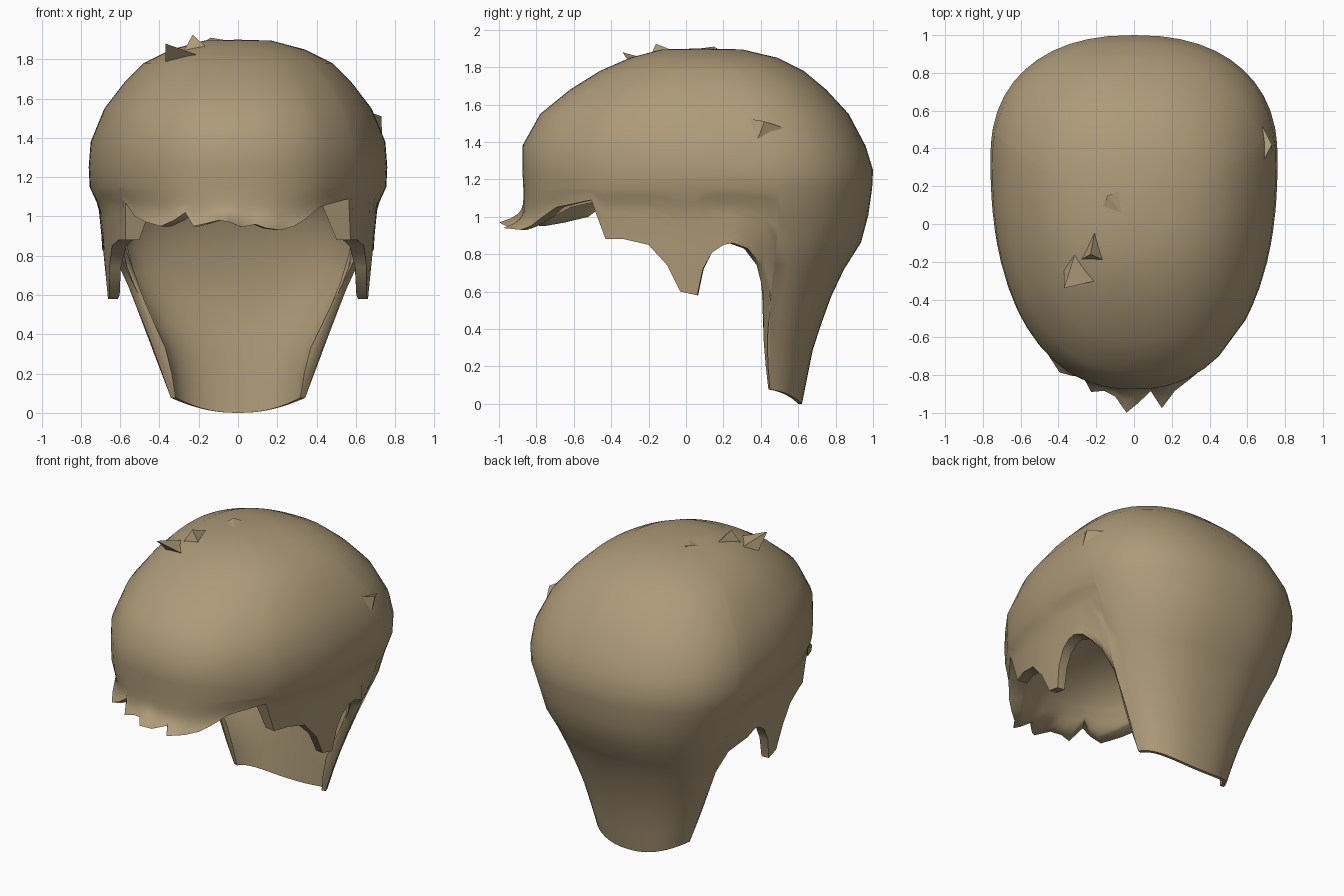
import bpy, bmesh, math
from math import sin, cos, pi, radians

cube = bpy.data.objects.get("Cube")
if cube:
    bpy.data.objects.remove(cube, do_unlink=True)

mat = bpy.data.materials.new("dark blond")
mat.use_nodes = True
COLOUR = (0.42, 0.325, 0.19, 1)
mat.diffuse_color = COLOUR
mat.node_tree.nodes["Principled BSDF"].inputs["Base Color"].default_value = COLOUR

# Section per height: z, half width front, half width back, front y, back y, centre y
OUTER = [
    (1.895, .17, .17, -.13, .30, .08),
    (1.85, .34, .34, -.30, .49, .12),
    (1.78, .48, .48, -.46, .63, .18),
    (1.68, .58, .58, -.62, .75, .23),
    (1.55, .68, .68, -.78, .87, .28),
    (1.38, .75, .75, -.875, .96, .33),
    (1.25, .76, .76, -.875, 1.0, .35),
    (1.15, .755, .755, -.87, .995, .35),
    (1.05, .71, .71, -.87, .98, .35),
    (.90, .695, .67, -.87, .96, .35),
    (.73, .685, .60, -.87, .85, .35),
    (.55, .67, .525, -.87, .765, .35),
    (.30, .67, .43, -.87, .68, .35),
    (0, .67, .32, -.87, .62, .40),
]
# Low domed underside that fills the cap
INNER = [
    (1.30, .20, .20, -.25, .18, .00),
    (1.24, .36, .36, -.47, .31, .06),
    (1.17, .46, .46, -.62, .41, .14),
    (1.10, .53, .53, -.71, .47, .20),
    (1.03, .57, .56, -.78, .51, .26),
    (.95, .60, .59, -.83, .55, .30),
    (.75, .625, .58, -.85, .61, .35),
    (.55, .62, .49, -.85, .63, .35),
    (.30, .62, .36, -.85, .615, .35),
    (0, .62, .31, -.85, .60, .40),
]
ROUNDNESS = 2.3
LOWER_ROWS = 8


def section(table, z):
    for hi, lo in zip(table, table[1:]):
        if z >= lo[0]:
            t = (hi[0] - z) / (hi[0] - lo[0])
            return [a + (b - a) * t for a, b in zip(hi, lo)]
    return table[-1]


def power(v, e):
    return math.copysign(abs(v) ** e, v)


def point(table, theta, z):
    """Point on the squarish oval section at height z."""
    _, wf, wb, yf, yb, yc = section(table, z)
    s, c = sin(theta), cos(theta)
    e = 2 / ROUNDNESS
    width, depth = (wf, yc - yf) if s < 0 else (wb, yb - yc)
    return [width * power(c, e), yc + depth * power(s, e), z]


def theta_at_x(x):
    return -math.acos(power(x / .71, ROUNDNESS / 2))


def theta_at_y(y):
    return -math.asin(((.35 - y) / 1.22) ** (ROUNDNESS / 2))


# Hem of the fringe: x, height, forward flare of the tip
FRINGE = [(-.565, 1.07, 0), (-.53, 1.0, .01), (-.47, .97, .04), (-.40, .95, .07),
          (-.33, .98, .03), (-.27, 1.02, 0), (-.23, .95, .06), (-.16, .965, .03),
          (-.10, .98, .05), (-.04, .97, .13), (.02, .945, .08), (.09, .96, .02),
          (.15, .94, .12), (.22, .93, .05), (.29, .95, .03), (.35, .99, .02),
          (.42, 1.05, 0), (.55, 1.09, 0)]
# Hem of the sideburn and ear opening: y, height
SIDE = [(-.43, .88), (-.33, .88), (-.2, .85), (-.1, .74), (-.03, .60), (.06, .58),
        (.09, .72), (.14, .81), (.2, .85), (.25, .86), (.33, .83)]
# Front edge of the nape panel: angle, height
EDGE = [(4.5, .74), (10.5, .6)]

columns = [(theta_at_x(x), z, f) for x, z, f in FRINGE]
columns += [(theta_at_y(y), z, 0) for y, z in SIDE]
columns += [(radians(a), z, 0) for a, z in EDGE]
NAPE = 20
for i in range(NAPE + 1):
    a = radians(11.5 + 157 * i / NAPE)
    columns.append((a, .08 * cos(a) ** 2, 0))
columns += [(pi - radians(a), z, 0) for a, z in reversed(EDGE)]
columns += [(pi - theta_at_y(y), z, 0) for y, z in reversed(SIDE)]


def finish(name, bm, sharp_angle):
    bmesh.ops.recalc_face_normals(bm, faces=bm.faces)
    mesh = bpy.data.meshes.new(name)
    bm.to_mesh(mesh)
    bm.free()
    mesh.materials.append(mat)
    mesh.polygons.foreach_set("use_smooth", [True] * len(mesh.polygons))
    mesh.set_sharp_from_angle(angle=radians(sharp_angle))
    obj = bpy.data.objects.new(name, mesh)
    bpy.context.collection.objects.link(obj)


def pairs(ring):
    return zip(ring, ring[1:] + ring[:1])


def loft(bm, table, base_z, crown):
    """Skin one layer from the crown to the hem; return its hem ring."""
    top = bm.verts.new(crown)
    dome = [s[0] for s in table if s[0] >= base_z]
    grid = []
    for theta, hem, flare in columns:
        col = [bm.verts.new(point(table, theta, z)) for z in dome]
        for r in range(1, LOWER_ROWS + 1):
            t = r / LOWER_ROWS
            p = point(table, theta, base_z + (hem - base_z) * t)
            p[1] -= flare * t ** 5
            col.append(bm.verts.new(p))
        grid.append(col)
    for a, b in pairs(grid):
        bm.faces.new((top, a[0], b[0]))
        for r in range(len(a) - 1):
            bm.faces.new((a[r], a[r + 1], b[r + 1], b[r]))
    return [col[-1] for col in grid]


# Solid hair: outer layer and domed underside joined along the hem
bm = bmesh.new()
outer_hem = loft(bm, OUTER, 1.15, (0, .08, 1.9))
inner_hem = loft(bm, INNER, 1.10, (0, -.03, 1.32))
for (a, b), (c, d) in zip(pairs(outer_hem), pairs(inner_hem)):
    bm.faces.new((a, c, d, b))
finish("hair_shell", bm, 60)


# Small loose locks standing out of the shell
def lock(name, base, tip):
    bm = bmesh.new()
    ring = [bm.verts.new(p) for p in base]
    apex = bm.verts.new(tip)
    for a, b in pairs(ring):
        bm.faces.new((a, b, apex))
    finish(name, bm, 20)


lock("crown_lock_outer", [(-.37, -.22, 1.76), (-.2, -.3, 1.82), (-.3, -.12, 1.82)], (-.37, -.34, 1.88))
lock("crown_lock_tall", [(-.3, -.2, 1.8), (-.14, -.2, 1.84), (-.2, 0, 1.86)], (-.23, -.16, 1.925))
lock("crown_lock_middle", [(-.2, 0, 1.87), (.1, -.15, 1.87), (0, .2, 1.88)], (-.14, .15, 1.91))
lock("left_side_lock", [(.64, .25, 1.54), (.74, .3, 1.2), (.64, .6, 1.45)], (.73, .42, 1.51))
